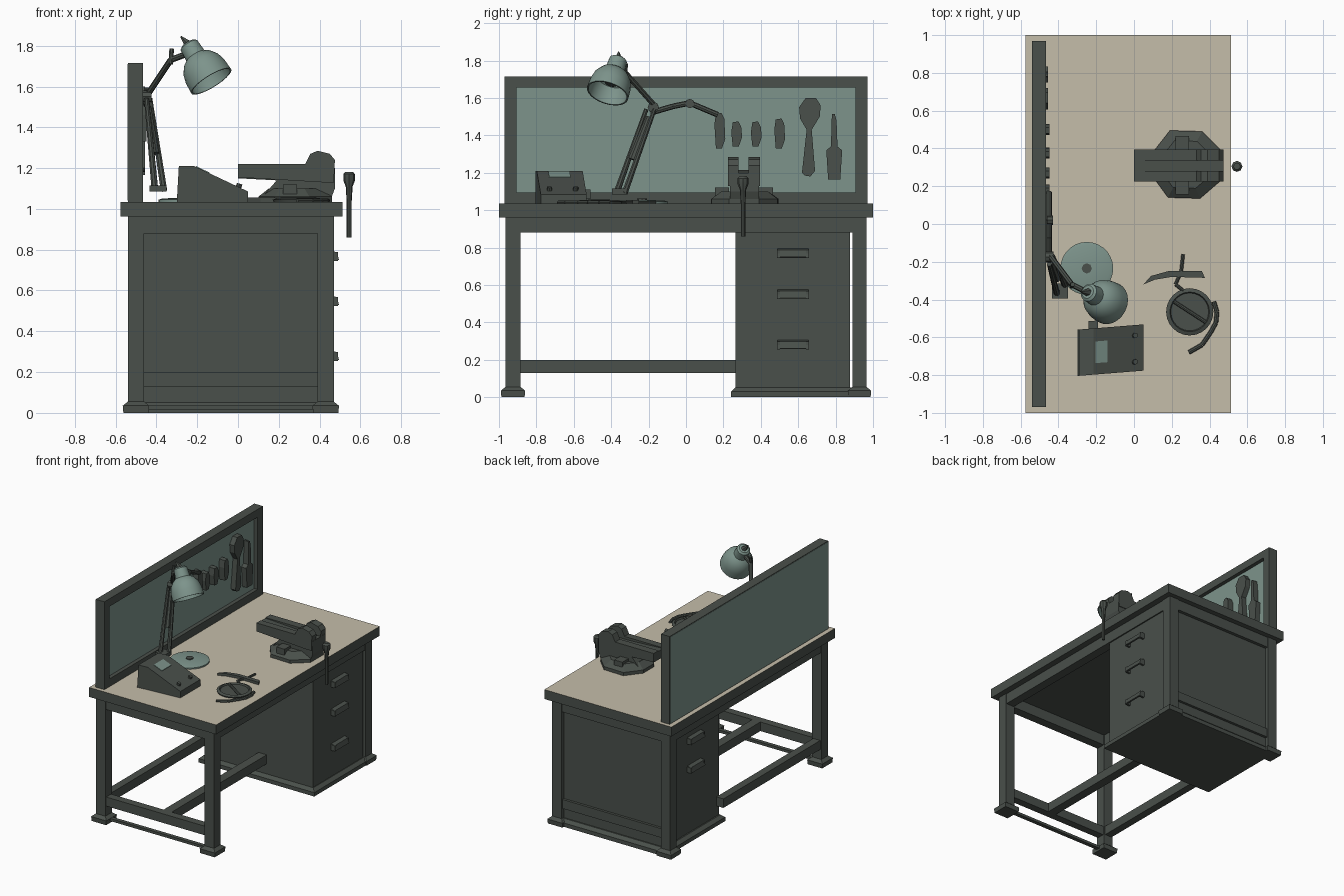
import bpy, bmesh, math
from mathutils import Vector


def material(name, rgb):
    m = bpy.data.materials.new(name)
    m.diffuse_color = (*rgb, 1)
    return m


DARK = material("dark grey", (0.068, 0.08, 0.07))
TEAL = material("dusty teal", (0.205, 0.295, 0.26))
TAN = material("pale tan", (0.56, 0.51, 0.40))


def finish(name, bm, mat, smooth=False):
    bmesh.ops.recalc_face_normals(bm, faces=bm.faces)
    me = bpy.data.meshes.new(name)
    bm.to_mesh(me)
    bm.free()
    me.materials.append(mat)
    ob = bpy.data.objects.new(name, me)
    bpy.context.collection.objects.link(ob)
    if smooth:
        bpy.ops.object.select_all(action='DESELECT')
        ob.select_set(True)
        bpy.context.view_layer.objects.active = ob
        bpy.ops.object.shade_smooth_by_angle(angle=math.radians(35))
    return ob


def loft(name, rings, mat, smooth=False):
    """Skin a list of equal-length rings and cap both ends."""
    bm = bmesh.new()
    vs = [[bm.verts.new(p) for p in r] for r in rings]
    n = len(vs[0])
    for a, b in zip(vs, vs[1:]):
        for i in range(n):
            bm.faces.new((a[i], a[(i + 1) % n], b[(i + 1) % n], b[i]))
    bm.faces.new(vs[0][::-1])
    bm.faces.new(vs[-1])
    return finish(name, bm, mat, smooth)


def rect(x0, x1, y0, y1, z, g=0):
    return [(x0 - g, y0 - g, z), (x1 + g, y0 - g, z), (x1 + g, y1 + g, z), (x0 - g, y1 + g, z)]


def box(name, x0, x1, y0, y1, z0, z1, mat=DARK):
    return loft(name, [rect(x0, x1, y0, y1, z0), rect(x0, x1, y0, y1, z1)], mat)


def prism(name, pts, axis, lo, hi, mat=DARK):
    """Extrude a 2D outline along an axis."""
    def place(p, d):
        q = list(p)
        q.insert(axis, d)
        return q
    return loft(name, [[place(p, lo) for p in pts], [place(p, hi) for p in pts]], mat)


def lathe(name, start, direction, profile, mat=DARK, n=20, smooth=True):
    """Revolve (radius, distance) pairs about a direction."""
    q = Vector(direction).to_track_quat('Z', 'Y')
    rings = [[Vector(start) + q @ Vector((r * math.cos(t), r * math.sin(t), h))
              for t in (2 * math.pi * i / n for i in range(n))] for r, h in profile]
    return loft(name, rings, mat, smooth)


def rod(name, a, b, r0, r1=None, n=8, mat=DARK):
    d = Vector(b) - Vector(a)
    return lathe(name, a, d, [(r0, 0), (r1 or r0, d.length)], mat, n)


def path(name, pts, r):
    for i, (a, b) in enumerate(zip(pts, pts[1:])):
        rod(f"{name}_{i + 1}", a, b, r)


# Table top: dark slab with pale upper face
top = box("table_top", -0.575, 0.513, -1, 1, 0.962, 1.035)
top.data.materials.append(TAN)
for f in top.data.polygons:
    if f.normal.z > 0.5:
        f.material_index = 1

# Legs with flared feet
LX, LY = ((-0.54, -0.46), (0.39, 0.47)), ((-0.965, -0.885), (0.89, 0.965))
for i, (x0, x1) in enumerate(LX):
    for j, (y0, y1) in enumerate(LY):
        loft(f"leg_{i}{j}", [rect(x0, x1, y0, y1, z, g) for z, g in
             ((0, 0.022), (0.035, 0.025), (0.055, 0), (0.962, 0))], DARK)
    box(f"long_apron_{i}", x0 + 0.005, x1 - 0.005, -0.9, 0.9, 0.88, 0.962)

# End rails, stretchers and thin foot bars
for j, (y0, y1) in enumerate(LY):
    box(f"end_apron_{j}", -0.47, 0.4, y0 + 0.005, y1 - 0.005, 0.88, 0.962)
    box(f"end_rail_{j}", -0.47, 0.4, y0 + 0.01, y1 - 0.01, 0.13, 0.2)
    box(f"foot_bar_{j}", -0.47, 0.4, y0 + 0.025, y1 - 0.025, 0.015, 0.035)
box("back_stretcher", -0.53, -0.47, -0.9, 0.3, 0.13, 0.2)
box("middle_stretcher", -0.01, 0.06, -0.93, 0.28, 0.13, 0.2)

# Drawer cabinet with plinth and end panel
box("cabinet", -0.47, 0.455, 0.265, 0.878, 0.03, 0.95)
loft("cabinet_plinth", [rect(-0.48, 0.46, 0.265, 0.945, z, g) for z, g in
     ((0, 0.025), (0.03, 0.025), (0.052, 0))], DARK)
box("end_panel", -0.47, 0.4, 0.892, 0.935, 0.04, 0.9)

# Drawer pulls, front and back
for s, face in ((1, 0.455), (-1, -0.47)):
    for k, z in enumerate((0.77, 0.55, 0.28)):
        if s < 0 and k == 2:
            continue
        prism(f"drawer_pull_{s}_{k}", [(face, z + 0.025), (face + s * 0.03, z + 0.018),
              (face + s * 0.04, z - 0.02), (face + s * 0.028, z - 0.022),
              (face + s * 0.022, z + 0.005), (face, z + 0.008)], 1, 0.49, 0.655)
        for y in (0.495, 0.65):
            box(f"pull_end_{s}_{k}_{y}", *sorted((face, face + s * 0.035)), y - 0.008, y + 0.008, z - 0.025, z + 0.018)

# Back board: framed teal panel
box("board_panel", -0.53, -0.495, -0.92, 0.92, 1.08, 1.67, TEAL)
box("board_back_plate", -0.541, -0.532, -0.965, 0.965, 1.04, 1.71, TEAL)
for s, y in (("left", -0.97), ("right", 0.905)):
    box(f"board_side_{s}", -0.539, -0.465, y, y + 0.065, 1.03, 1.715)
box("board_top_rail", -0.539, -0.465, -0.97, 0.97, 1.655, 1.715)
box("board_bottom_rail", -0.539, -0.465, -0.97, 0.97, 1.03, 1.095)

# Hanging tools as (y, z) outlines
for k, (y, z0, z1) in enumerate(((0.18, 1.33, 1.52), (0.27, 1.34, 1.475), (0.375, 1.34, 1.475), (0.5, 1.33, 1.49))):
    prism(f"small_tool_{k + 1}", [(y - 0.02, z0), (y + 0.012, z0), (y + 0.03, z0 + 0.05), (y + 0.025, z1 - 0.03),
          (y + 0.01, z1), (y - 0.02, z1 - 0.005), (y - 0.028, z1 - 0.06)], 0, -0.495, -0.448)
prism("paddle_tool", [(0.635, 1.185), (0.665, 1.18), (0.69, 1.21), (0.672, 1.43), (0.715, 1.50), (0.72, 1.56),
      (0.695, 1.6), (0.64, 1.6), (0.605, 1.55), (0.61, 1.49), (0.645, 1.43), (0.62, 1.2)], 0, -0.495, -0.455)
prism("screwdriver", [(0.76, 1.165), (0.825, 1.165), (0.835, 1.32), (0.81, 1.34), (0.805, 1.48), (0.795, 1.515),
      (0.78, 1.515), (0.775, 1.34), (0.75, 1.32)], 0, -0.495, -0.455)

# Lamp base disc
lathe("lamp_base", (-0.25, -0.235, 1.033), (0, 0, 1), [(0.14, 0), (0.14, 0.012), (0.12, 0.018), (0.03, 0.022)], TEAL, 28)
lathe("lamp_base_knob", (-0.25, -0.235, 1.05), (0, 0, 1), [(0.027, 0), (0.027, 0.012)], n=8)

# Lamp arms and joints
box("lamp_foot", -0.435, -0.35, -0.395, -0.315, 1.085, 1.115)
for k, d in enumerate((-0.022, 0.022)):
    rod(f"lower_arm_{k + 1}", (-0.385 + d, -0.35 + d, 1.09), (-0.44 + d * 0.4, -0.19 + d, 1.54), 0.017, 0.012)
rod("arm_brace", (-0.41, -0.285, 1.27), (-0.44, -0.20, 1.50), 0.025, 0.015)
rod("elbow_joint", (-0.465, -0.175, 1.55), (-0.425, -0.175, 1.55), 0.03)
path("side_arm", [(-0.45, -0.19, 1.52), (-0.45, -0.07, 1.555), (-0.45, 0.02, 1.573), (-0.45, 0.17, 1.51)], 0.015)
rod("side_arm_joint", (-0.46, 0.02, 1.57), (-0.43, 0.02, 1.57), 0.025)
path("upper_arm", [(-0.45, -0.16, 1.55), (-0.33, -0.32, 1.73), (-0.25, -0.36, 1.76)], 0.015)
rod("head_clip", (-0.33, -0.33, 1.71), (-0.325, -0.32, 1.785), 0.012)

# Lamp shade: double-walled bell
axis = Vector((0.105, -0.055, -0.17)).normalized()
crown = Vector((-0.245, -0.36, 1.81))
lathe("lamp_shade", crown, axis,
      [(0.035, 0), (0.048, 0.01), (0.052, 0.075), (0.075, 0.09), (0.1, 0.125), (0.112, 0.17), (0.115, 0.225),
       (0.107, 0.225), (0.104, 0.17), (0.09, 0.13), (0.04, 0.1)], TEAL, 24)
rod("lamp_bulb", crown + axis * 0.095, crown + axis * 0.16, 0.025, 0.035, 12)
rod("shade_fin", crown + axis * 0.01, crown + Vector((-0.035, 0.0, 0.035)), 0.025, 0.004, 6)

# Wedge-shaped control box, turned slightly, with teal plate on the slope
wedge = [(-0.30, 1.035), (0.05, 1.035), (0.05, 1.085), (-0.215, 1.21), (-0.29, 1.21)]


def slope(x, h):
    return 1.085 + (0.05 - x) * 0.125 / 0.265 + h


parts = [prism("control_box", wedge, 1, -0.79, -0.545)]
parts.append(prism("control_plate", [(-0.205, slope(-0.205, -0.01)), (-0.14, slope(-0.14, -0.01)),
             (-0.14, slope(-0.14, 0.004)), (-0.205, slope(-0.205, 0.004))], 1, -0.73, -0.615, TEAL))
for y in (-0.60, -0.74):
    parts.append(rod("control_knob", (0.0, y, slope(0, -0.01)), (0.008, y, slope(0, 0.015)), 0.014))
parts.append(box("box_socket", -0.24, -0.19, -0.55, -0.505, 1.06, 1.11))
for p in parts:
    for v in p.data.vertices:
        v.co.y += 0.08 * (v.co.x + 0.12)

# Vise: base plate, body, slide and twin jaws
loft("vise_base", [[(x * s + 0.27 * (1 - s), y * s + 0.315 * (1 - s), z) for x, y in
     ((0.1, 0.25), (0.18, 0.14), (0.35, 0.135), (0.46, 0.23), (0.46, 0.39), (0.36, 0.49), (0.19, 0.495), (0.1, 0.38))]
     for s, z in ((1, 1.033), (1, 1.06), (0.7, 1.1))], DARK)
prism("vise_body", [(0.12, 1.06), (0.46, 1.06), (0.475, 1.1), (0.475, 1.2), (0.3, 1.2), (0.0, 1.215), (0.0, 1.15),
      (0.19, 1.14)], 1, 0.235, 0.39)
for k, (y0, y1) in enumerate(((0.225, 0.28), (0.335, 0.395))):
    prism(f"vise_jaw_{k + 1}", [(0.0, 1.155), (0.42, 1.13), (0.47, 1.13), (0.475, 1.24), (0.45, 1.27), (0.39, 1.285),
          (0.355, 1.27), (0.33, 1.22), (0.0, 1.22)], 1, y0, y1)
for y0, y1 in ((0.155, 0.23), (0.39, 0.465)):
    box("vise_bolt", 0.22, 0.29, y0, y1, 1.05, 1.12)
lathe("vise_handle", (0.545, 0.305, 0.86), (0, 0, 1), [(0.012, 0), (0.012, 0.17), (0.017, 0.25), (0.029, 0.28),
      (0.029, 0.31), (0.018, 0.322)], n=8)

# Flat tools lying on the table top: dish, curved cutter, pick
lathe("dish", (0.295, -0.465, 1.033), (0, 0, 1), [(0.12, 0), (0.125, 0.012), (0.105, 0.02), (0.1, 0.008), (0.02, 0.008)], n=24)
rod("dish_bar", (0.21, -0.41, 1.048), (0.38, -0.52, 1.048), 0.01)
arc = [(0.295 + 0.145 * math.cos(t), -0.48 + 0.145 * math.sin(t), 1.04) for t in (0.5, 0.1, -0.3, -0.7)]
path("dish_hook", arc + [(0.36, -0.64, 1.04), (0.29, -0.68, 1.04)], 0.012)
path("wire", [(0.26, -0.16, 1.04), (0.25, -0.25, 1.04), (0.22, -0.32, 1.04), (0.27, -0.36, 1.04)], 0.009)
prism("scraper", [(0.05, -0.32), (0.09, -0.275), (0.18, -0.25), (0.36, -0.25), (0.375, -0.285), (0.2, -0.28),
      (0.11, -0.295)], 2, 1.033, 1.055)
